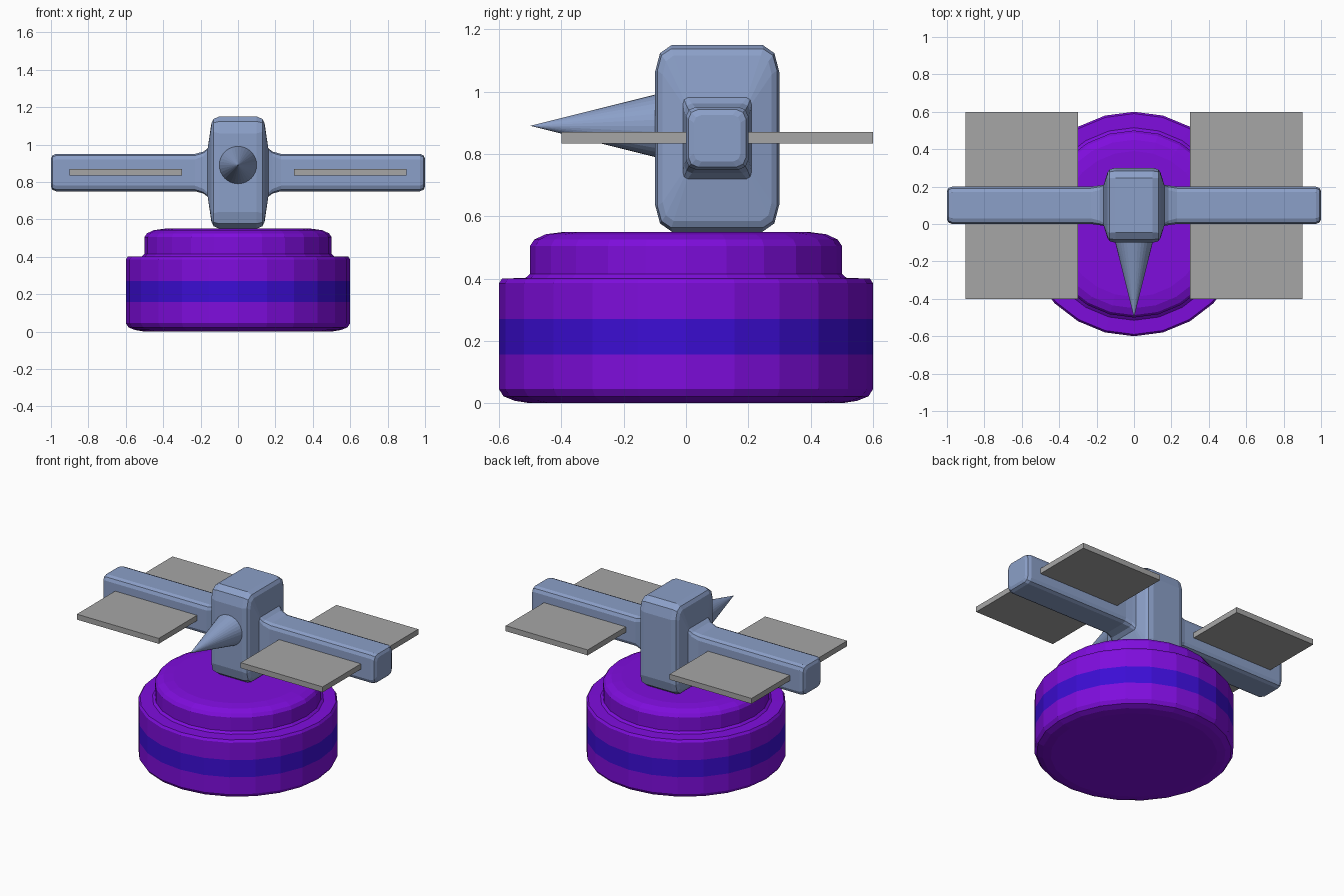
import bpy, bmesh, math

old = bpy.data.objects.get("Cube")
if old:
    bpy.data.objects.remove(old)


def material(name, rgb):
    m = bpy.data.materials.new(name)
    m.use_nodes = True
    m.diffuse_color = (*rgb, 1)
    m.node_tree.nodes["Principled BSDF"].inputs["Base Color"].default_value = (*rgb, 1)
    return m


steel = material("steel blue", (0.26, 0.35, 0.58))
grey = material("panel grey", (0.38, 0.38, 0.38))
purple = material("base purple", (0.21, 0.004, 0.72))
blue = material("band blue", (0.045, 0.004, 0.66))


def finish(name, bm, *mats):
    bmesh.ops.recalc_face_normals(bm, faces=bm.faces)
    mesh = bpy.data.meshes.new(name)
    bm.to_mesh(mesh)
    bm.free()
    for m in mats:
        mesh.materials.append(m)
    ob = bpy.data.objects.new(name, mesh)
    bpy.context.collection.objects.link(ob)
    return ob


def loft(bm, rings):
    """Skin a row of equal-length point rings and cap both ends."""
    loops = [[bm.verts.new(p) for p in ring] for ring in rings]
    n = len(loops[0])
    for a, b in zip(loops, loops[1:]):
        for i in range(n):
            j = (i + 1) % n
            bm.faces.new((a[i], a[j], b[j], b[i]))
    bm.faces.new(loops[0])
    bm.faces.new(loops[-1])


def circle(r, z, n=24):
    return [(r * math.cos(math.tau * i / n), r * math.sin(math.tau * i / n), z) for i in range(n)]


def section(x, hy, hz, cy, cz):
    """Rectangle with rounded corners in the yz plane."""
    corner = [(hy, hz - cz), (hy - 0.3 * cy, hz - 0.3 * cz), (hy - cy, hz)]
    pts = []
    for sy, sz in ((1, 1), (-1, 1), (-1, -1), (1, -1)):
        quarter = corner if sy == sz else corner[::-1]
        pts += [(x, 0.1 + sy * y, 0.85 + sz * z) for y, z in quarter]
    return pts


# Stepped round base with a painted band
profile = [(0.5, 0), (0.55, 0.008), (0.585, 0.022), (0.6, 0.045), (0.6, 0.157), (0.6, 0.27),
           (0.6, 0.385), (0.59, 0.4), (0.515, 0.402), (0.5, 0.415), (0.5, 0.505),
           (0.487, 0.525), (0.45, 0.542), (0.39, 0.55)]
bm = bmesh.new()
loft(bm, [circle(r, z) for r, z in profile])
for f in bm.faces:
    f.material_index = int(0.16 < f.calc_center_median().z < 0.26 and abs(f.normal.z) < 0.5
                           and len(f.verts) == 4)
finish("base", bm, purple, blue)

# Body block flaring into the two arms, lofted from one arm tip to the other
half = [(0.10, 0.20, 0.30, 0.055, 0.09), (0.13, 0.192, 0.287, 0.045, 0.07),
        (0.142, 0.175, 0.265, 0.035, 0.06), (0.162, 0.11, 0.13, 0.015, 0.02),
        (0.185, 0.106, 0.112, 0.025, 0.025), (0.23, 0.10, 0.10, 0.03, 0.03),
        (0.972, 0.10, 0.10, 0.03, 0.03), (0.992, 0.092, 0.092, 0.03, 0.03),
        (1.0, 0.075, 0.075, 0.025, 0.025)]
bm = bmesh.new()
loft(bm, [section(-x, *s) for x, *s in half[::-1]] + [section(x, *s) for x, *s in half])
finish("body_and_arms", bm, steel)

# Pointed nose
bm = bmesh.new()
bmesh.ops.create_cone(bm, cap_ends=True, segments=32, radius1=0.1, radius2=0, depth=0.4)
nose = finish("nose_cone", bm, steel)
nose.rotation_euler.x = math.pi / 2
nose.location = (0, -0.3, 0.89)

# Flat panels through the arms
for side, x in (("right", -0.6), ("left", 0.6)):
    bm = bmesh.new()
    bmesh.ops.create_cube(bm, size=1)
    bmesh.ops.scale(bm, vec=(0.6, 1.0, 0.036), verts=bm.verts)
    panel = finish(side + "_panel", bm, grey)
    panel.location = (x, 0.1, 0.852)
